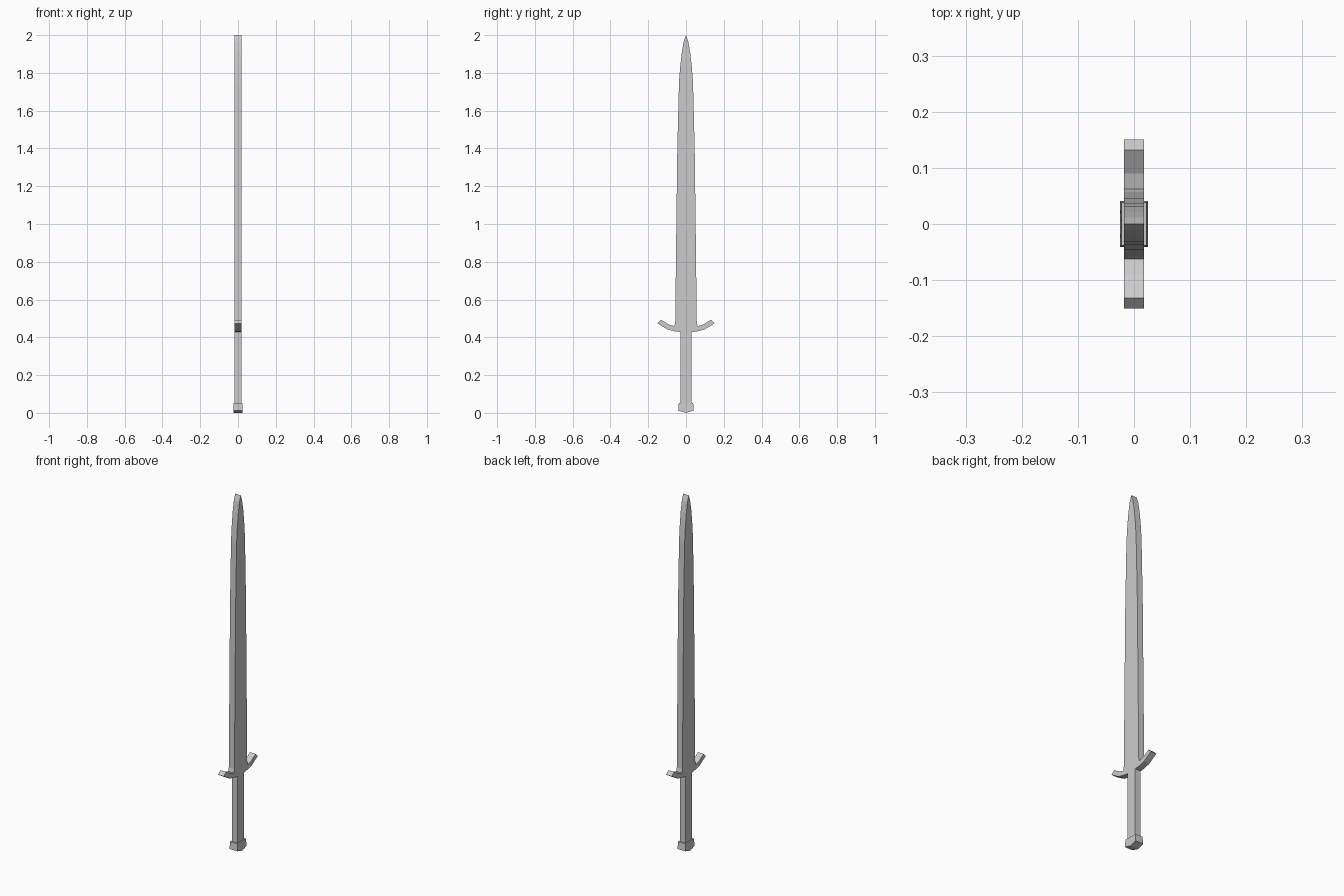
import bpy, bmesh

if "Cube" in bpy.data.objects:
    bpy.data.objects.remove(bpy.data.objects["Cube"])


def half_slab(name, profile):
    """Slab from a (y, z, half_thickness) half outline, mirrored over y = 0."""
    bm = bmesh.new()
    right = [bm.verts.new((t, y, z)) for y, z, t in profile]
    left = [bm.verts.new((-t, y, z)) for y, z, t in profile]
    bm.faces.new(right)
    bm.faces.new(left[::-1])
    for i in range(len(profile) - 1):
        bm.faces.new((right[i], left[i], left[i + 1], right[i + 1]))
    mesh = bpy.data.meshes.new(name)
    bm.to_mesh(mesh)
    bm.free()
    obj = bpy.data.objects.new(name, mesh)
    bpy.context.collection.objects.link(obj)
    mirror = obj.modifiers.new("Mirror", 'MIRROR')
    mirror.use_axis = (False, True, False)
    mirror.merge_threshold = 0.0005
    return obj


T = 0.0175  # half thickness of the sword body

# Half outline from the bottom centre of the grip up to the tip
grip = [(0, 0.04), (0.03, 0.04), (0.03, 0.428)]
guard = [(0.06, 0.432), (0.097, 0.441), (0.151, 0.474),
         (0.132, 0.493), (0.09, 0.467), (0.062, 0.459)]
blade = [(0.057, 0.48), (0.051, 1.0), (0.046, 1.4), (0.037, 1.75),
         (0.031, 1.83), (0.022, 1.91), (0.012, 1.966), (0, 2.0)]
half_slab("blade_guard_and_grip", [(y, z, T) for y, z in grip + guard + blade])

# Pommel block, slightly tapered upward, with a shallow ridge underneath
half_slab("pommel", [(0, 0, 0.025), (0.041, 0.012, 0.025),
                     (0.038, 0.053, 0.0225), (0, 0.053, 0.0225)])
